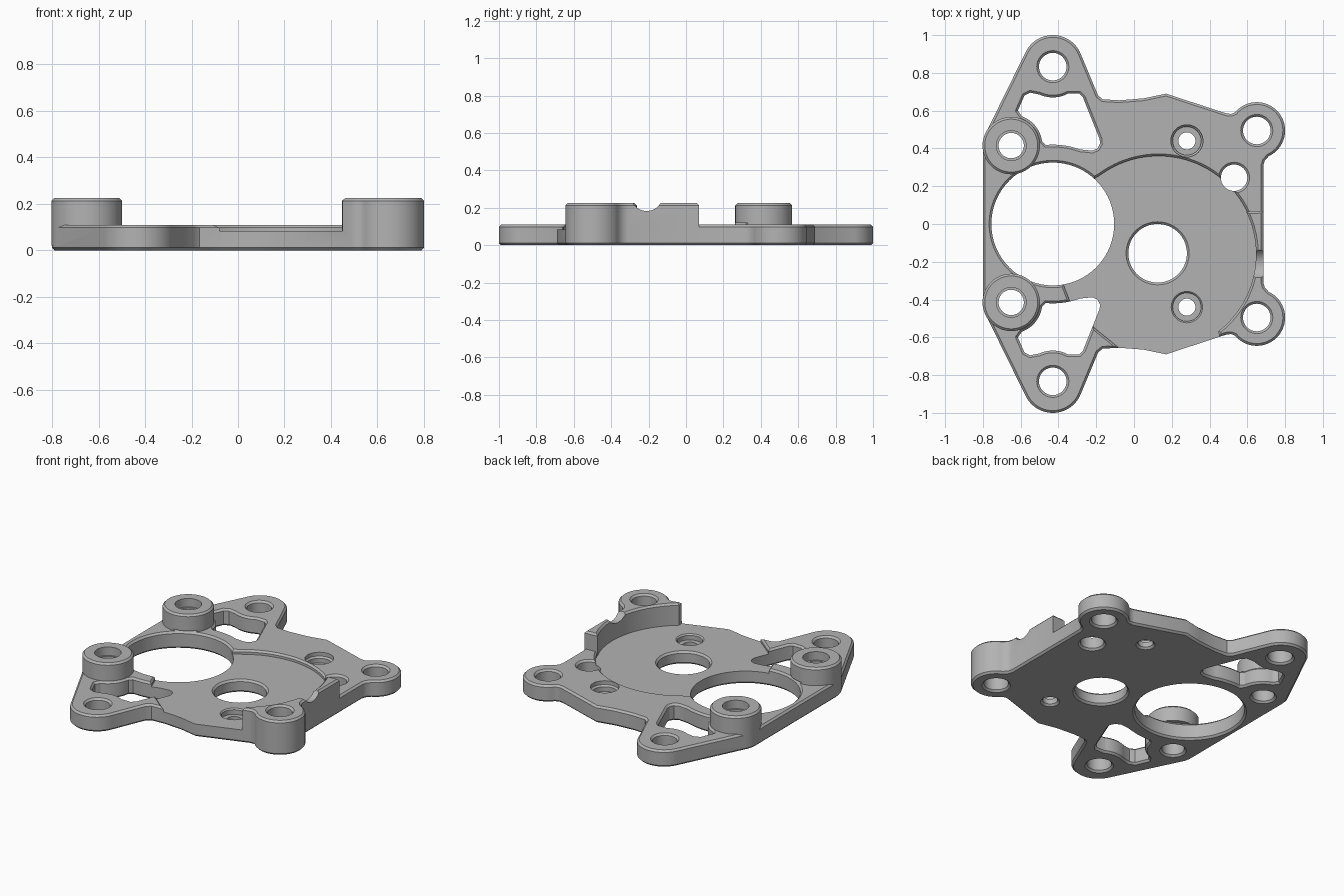
import bpy, bmesh
from math import sin, cos, radians
from mathutils import Vector

cube = bpy.data.objects.get("Cube")
if cube:
    bpy.data.objects.remove(cube, do_unlink=True)

grey = bpy.data.materials.new("plain_grey")
grey.use_nodes = True
grey.diffuse_color = (0.45, 0.45, 0.45, 1)
grey.node_tree.nodes["Principled BSDF"].inputs["Base Color"].default_value = grey.diffuse_color

THICK, TALL, FLOOR, C = 0.11, 0.225, 0.083, 0.012
LUG, EAR, BOSS = (-0.43, 0.84), (0.65, 0.495), (-0.65, 0.415)
BORE, POCKET = (-0.43, 0), (0.13, -0.16)


def arc(centre, r, a0, a1, n=20):
    angles = [radians(a0 + (a1 - a0) * i / n) for i in range(n + 1)]
    return [(centre[0] + r * cos(a), centre[1] + r * sin(a)) for a in angles]


def circle(centre, r, n=64):
    return arc(centre, r, 0, 360, n)[:-1]


def flip(points):
    return [(x, -y) for x, y in reversed(points)]


def offset(points, d):
    # Move a counter-clockwise loop outwards by d with mitred corners
    pts = [Vector(p) for p in points]
    out = []
    for i, p in enumerate(pts):
        a = (p - pts[i - 1]).normalized()
        b = (pts[(i + 1) % len(pts)] - p).normalized()
        n = Vector((a.y + b.y, -a.x - b.x)).normalized()
        out.append(p + n * d / max(0.5, n.dot(Vector((a.y, -a.x)))))
    return out


def loft(name, points, layers):
    # Stack offset copies of an outline; layers are (offset, height)
    bm = bmesh.new()
    rings = [[bm.verts.new((p[0], p[1], z)) for p in offset(points, d)] for d, z in layers]
    n = len(points)
    for lo, hi in zip(rings, rings[1:]):
        for i in range(n):
            j = (i + 1) % n
            bm.faces.new((lo[i], lo[j], hi[j], hi[i]))
    bm.faces.new(rings[0][::-1])
    bm.faces.new(rings[-1])
    bmesh.ops.recalc_face_normals(bm, faces=bm.faces)
    mesh = bpy.data.meshes.new(name)
    bm.to_mesh(mesh)
    bm.free()
    mesh.materials.append(grey)
    ob = bpy.data.objects.new(name, mesh)
    bpy.context.collection.objects.link(ob)
    return ob


def combine(target, tool, operation):
    mod = target.modifiers.new("combine", 'BOOLEAN')
    mod.operation, mod.solver, mod.object = operation, 'EXACT', tool
    bpy.ops.object.select_all(action='DESELECT')
    bpy.context.view_layer.objects.active = target
    target.select_set(True)
    bpy.ops.object.modifier_apply(modifier=mod.name)
    bpy.data.objects.remove(tool, do_unlink=True)


def cut(target, points, top=THICK):
    # Through hole with chamfered rims
    layers = [(C + 0.01, -0.01), (0, C), (0, top - C), (C + 0.01, top + 0.01)]
    combine(target, loft("cutter", points, layers), 'DIFFERENCE')


# Outer outline, back half, mirrored to the front
back = ([(0.685, 0.31), (0.692, 0.335)] + arc(EAR, 0.15, -65, 140, 32)
        + [(0.515, 0.583), (0.49, 0.585), (0.17, 0.69), (0.05, 0.665), (-0.08, 0.655),
           (-0.165, 0.66), (-0.19, 0.68)]
        + arc(LUG, 0.16, 22, 154, 24) + arc(BOSS, 0.15, 154, 180, 8))
front = flip(back)
plate = loft("mounting_plate", back + front,
             [(-C, 0), (0, C), (0, THICK - C), (-C, THICK)])

# Shallow round pocket, open at the front edge
pocket = (arc(POCKET, 0.52, -52, 125, 64)
          + [(-0.43, 0.1), (-0.41, -0.25), (-0.37, -0.33), (-0.335, -0.42),
             (-0.26, -0.48), (-0.21, -0.55), (-0.08, -0.655), (-0.08, -0.8), (0.44, -0.8)])
combine(plate, loft("pocket_cutter", pocket,
                    [(0, FLOOR), (0, THICK - C), (0.025, THICK + 0.015)]), 'DIFFERENCE')

# Lightening windows between the lugs and the large bore
window = ([(-0.18, 0.425), (-0.182, 0.45), (-0.27, 0.67), (-0.29, 0.69)]
          + arc(LUG, 0.17, -62, -115, 10)
          + [(-0.55, 0.695), (-0.58, 0.68), (-0.615, 0.6)]
          + arc(BOSS, 0.165, 70, 8, 12) + arc(BORE, 0.42, 95, 70, 10)
          + [(-0.22, 0.388), (-0.193, 0.4)])
for shape in (window, flip(window)):
    cut(plate, shape)

# Raised wall around the front right ear, following the pocket edge
wall_line = ([(0.45, -0.598)] + [p for p in front if p[0] > 0.45] + [(0.685, 0.07)]
             + arc(POCKET, 0.516, 26, -52, 32))
wall = loft("raised_wall", wall_line, [(0, 0.03), (0, TALL - C), (-C, TALL)])
notch = loft("notch_cutter", circle((0, 0), 0.085), [(0, -0.2), (0, 0.2)])
notch.rotation_euler.y = radians(90)
notch.location = (0.68, -0.21, 0.268)
bpy.context.view_layer.update()
combine(wall, notch, 'DIFFERENCE')
combine(plate, wall, 'UNION')

# Two tall bosses beside the bore
for side in (1, -1):
    boss = loft("boss", circle((BOSS[0], side * BOSS[1]), 0.152),
                [(0, 0.02), (0, TALL - C), (-C, TALL)])
    combine(plate, boss, 'UNION')

# Large bore, shaft hole and dowel hole
cut(plate, circle(BORE, 0.325, 96))
cut(plate, circle((0.125, -0.155), 0.155), FLOOR)
cut(plate, circle((0.53, 0.245), 0.07, 40))

# Screw holes in lugs, ears and bosses, and counterbored holes in the plate
for side in (1, -1):
    cut(plate, circle((LUG[0], side * 0.833), 0.073, 40))
    cut(plate, circle((EAR[0], side * EAR[1]), 0.073, 40), THICK if side > 0 else TALL)
    spot = circle((BOSS[0], side * BOSS[1]), 0.067, 40)
    cut(plate, spot, TALL)
    combine(plate, loft("cutter", spot, [(0.012, 0.17), (0.012, 0.3)]), 'DIFFERENCE')
    spot = circle((0.28, side * 0.44), 0.045, 40)
    cut(plate, spot)
    combine(plate, loft("cutter", spot, [(0.03, 0.045), (0.03, 0.075), (0.04, 0.085),
                                         (0.04, 0.3)]), 'DIFFERENCE')

bpy.ops.object.select_all(action='DESELECT')
plate.select_set(True)
bpy.context.view_layer.objects.active = plate
bpy.ops.object.shade_smooth_by_angle(angle=radians(30))
